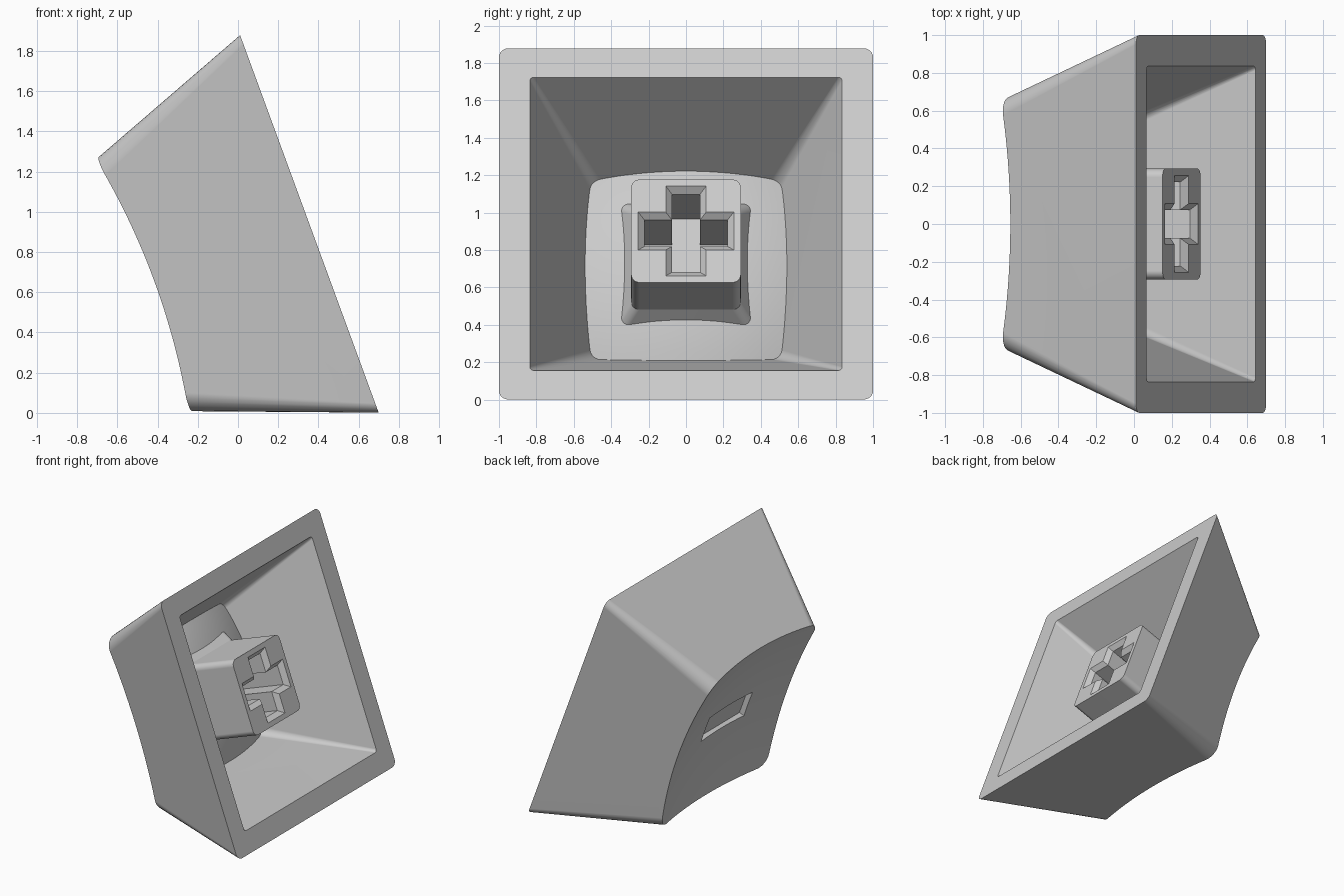
import bpy, bmesh, math
from mathutils import Matrix, Vector

if "Cube" in bpy.data.objects:
    bpy.data.objects.remove(bpy.data.objects["Cube"])

# Cap frame: local z runs from the mouth to the dish, local x up the slope
SLOPE = math.atan2(0.69, 1.88)
s, c = math.sin(SLOPE), math.cos(SLOPE)
CAP = Matrix(((-s, 0, -c, 0.355), (0, 1, 0, 0), (c, 0, -s, 0.94), (0, 0, 0, 1)))

grey = bpy.data.materials.new("light grey plastic")
grey.use_nodes = True
COLOUR = (0.6, 0.6, 0.6, 1)
grey.diffuse_color = COLOUR
grey.node_tree.nodes["Principled BSDF"].inputs["Base Color"].default_value = COLOUR


def rounded_square(half, radius, z, steps=6):
    ring = []
    for quarter in range(4):
        turn = quarter * math.pi / 2
        centre = Matrix.Rotation(turn, 3, "Z") @ Vector((half - radius, half - radius, 0))
        for i in range(steps + 1):
            a = turn + i / steps * math.pi / 2
            ring.append((centre.x + radius * math.cos(a), centre.y + radius * math.sin(a), z))
    return ring


def cross(arm, width, z):
    ring = []
    for quarter in range(4):
        turn = Matrix.Rotation(quarter * math.pi / 2, 3, "Z")
        for x, y in ((arm, -width), (arm, width), (width, width)):
            ring.append(turn @ Vector((x, y, z)))
    return ring


def rectangle(hx, hy, z):
    return [(-hx, -hy, z), (hx, -hy, z), (hx, hy, z), (-hx, hy, z)]


def loft(name, rings):
    """Skin a stack of matching rings and close both ends."""
    bm = bmesh.new()
    rows = [[bm.verts.new(p) for p in ring] for ring in rings]
    for low, high in zip(rows, rows[1:]):
        n = len(low)
        for i in range(n):
            j = (i + 1) % n
            bm.faces.new((low[i], low[j], high[j], high[i]))
    bm.faces.new(rows[0])
    bm.faces.new(rows[-1])
    bmesh.ops.recalc_face_normals(bm, faces=bm.faces)
    mesh = bpy.data.meshes.new(name)
    bm.to_mesh(mesh)
    bm.free()
    mesh.materials.append(grey)
    obj = bpy.data.objects.new(name, mesh)
    bpy.context.collection.objects.link(obj)
    return obj


def dome(name, radius, lowest, reach, top):
    """Solid bowl with a spherical underside."""
    rings = []
    for i in range(1, 25):
        r = reach * i / 24
        z = lowest + radius - math.sqrt(radius ** 2 - r ** 2)
        rings.append([(r * math.cos(k * math.pi / 36), r * math.sin(k * math.pi / 36), z)
                      for k in range(72)])
    rings.append([(x, y, top) for x, y, z in rings[-1]])
    return loft(name, rings)


def activate(obj):
    bpy.ops.object.select_all(action="DESELECT")
    obj.select_set(True)
    bpy.context.view_layer.objects.active = obj


def cut(obj, cutter):
    activate(obj)
    mod = obj.modifiers.new("cut", "BOOLEAN")
    mod.operation, mod.solver, mod.object = "DIFFERENCE", "EXACT", cutter
    bpy.ops.object.modifier_apply(modifier=mod.name)
    bpy.data.objects.remove(cutter)


def finish(obj):
    activate(obj)
    bpy.ops.object.shade_smooth_by_angle(angle=math.radians(25))
    mod = obj.modifiers.new("even shading", "WEIGHTED_NORMAL")
    mod.keep_sharp = True
    obj.matrix_world = CAP


# Tapered shell with a scooped top
shell = loft("cap_shell", [rounded_square(1, 0.05, 0), rounded_square(0.624, 0.105, 1)])
cut(shell, dome("dish_cutter", 3.35, 0.75, 1.4, 1.5))

# Hollow inside with a bowed roof
hollow = loft("hollow_cutter", [rounded_square(0.858, 0.02, -0.05),
                                rounded_square(0.471, 0.06, 0.8)])
cut(hollow, dome("roof_cutter", 1.75, 0.565, 1.0, 1.2))
cut(shell, hollow)

# Shallow rectangular recess in the dish
cut(shell, loft("recess_cutter", [rectangle(0.11, 0.27, 0.72), rectangle(0.11, 0.27, 0.9)]))
finish(shell)

# Square stem, flared where it meets the roof
stem = loft("stem", [rounded_square(0.293, 0.045, 0.11), rounded_square(0.293, 0.045, 0.533),
                     rounded_square(0.374, 0.045, 0.68)])

# Cross socket with a chamfered entry
cut(stem, loft("socket_cutter", [cross(0.265, 0.117, 0.1), cross(0.222, 0.075, 0.145),
                                 cross(0.222, 0.075, 0.53)]))
finish(stem)
